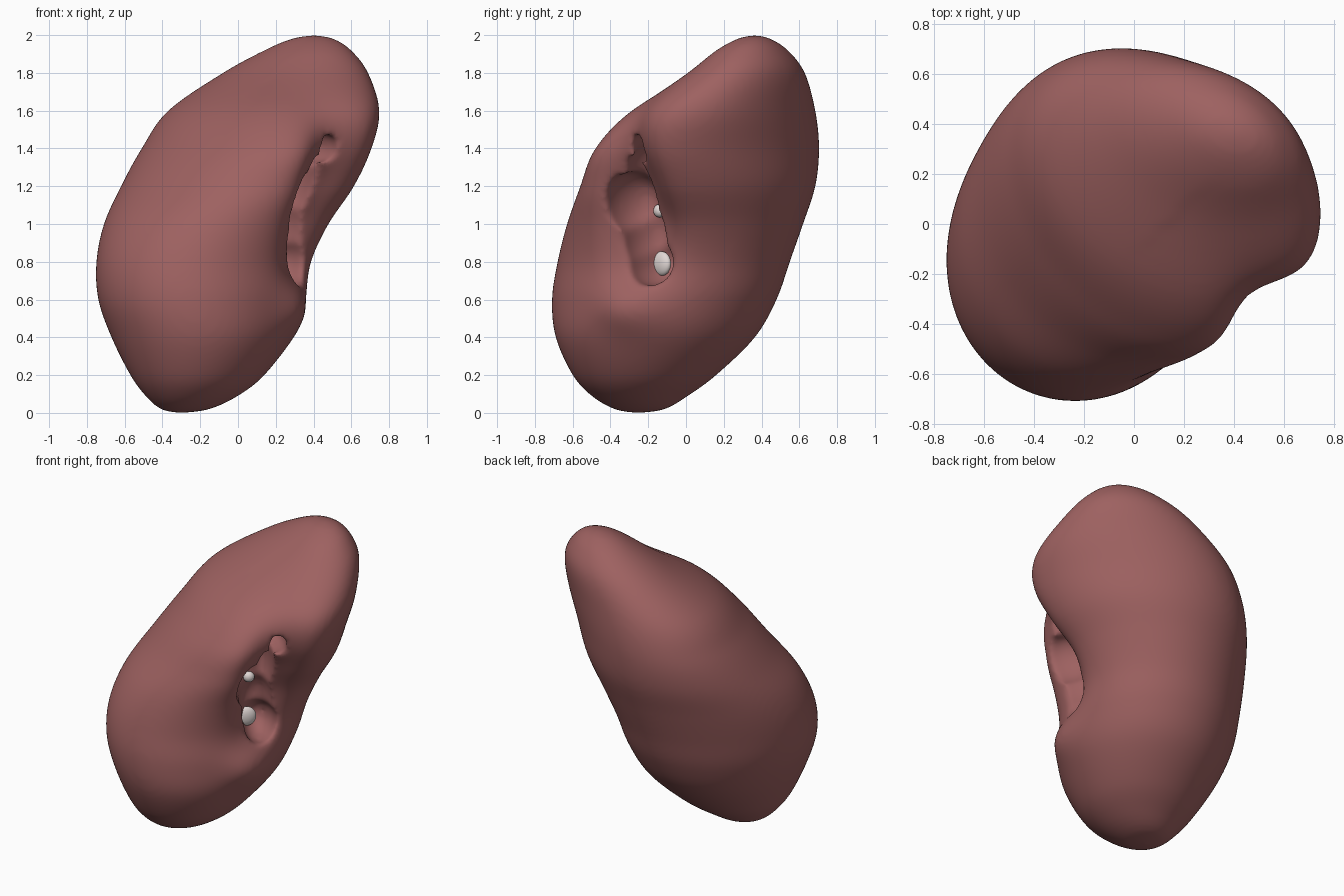
import bpy, bmesh, math
from mathutils import Vector, Matrix

if "Cube" in bpy.data.objects:
    bpy.data.objects.remove(bpy.data.objects["Cube"])

# Silhouette bounds per height and skew of the ring: z, xmin, xmax, ymin, ymax, skew
ROWS = [
    (0.00, -0.32, -0.29, -0.27, -0.24, 0.0), (0.02, -0.41, -0.15, -0.38, -0.11, 0.0),
    (0.09, -0.49, 0.00, -0.50, 0.01, 0.0), (0.20, -0.57, 0.14, -0.60, 0.16, 0.02),
    (0.40, -0.67, 0.29, -0.69, 0.365, 0.05), (0.60, -0.74, 0.36, -0.71, 0.48, 0.09),
    (0.80, -0.75, 0.40, -0.68, 0.55, 0.10), (1.00, -0.71, 0.49, -0.63, 0.62, 0.03),
    (1.20, -0.62, 0.62, -0.56, 0.685, -0.12), (1.40, -0.51, 0.71, -0.485, 0.705, -0.25),
    (1.60, -0.37, 0.75, -0.31, 0.685, -0.29), (1.80, -0.08, 0.69, 0.00, 0.63, -0.28),
    (1.92, 0.14, 0.60, 0.16, 0.54, -0.28), (1.98, 0.28, 0.51, 0.27, 0.45, -0.25),
    (2.00, 0.39, 0.42, 0.35, 0.38, -0.25),
]
SIDES, STEPS = 96, 6
INWARD = Vector((-1, 1, 0)).normalized()


def material(name, color):
    m = bpy.data.materials.new(name)
    m.diffuse_color = color
    m.use_nodes = True
    m.node_tree.nodes["Principled BSDF"].inputs["Base Color"].default_value = m.diffuse_color
    return m


def spline(k, t):
    p = [ROWS[min(max(k + i, 0), len(ROWS) - 1)] for i in (-1, 0, 1, 2)]
    return [0.5 * (2 * b + (c - a) * t + (2 * a - 5 * b + 4 * c - d) * t * t
                   + (3 * b - a - 3 * c + d) * t ** 3) for a, b, c, d in zip(*p)]


def dent(co):
    # hollow around the notch on the front right side, with a raised lip below
    u, v = (co.x + co.y) / math.sqrt(2), (co.x - co.y) / math.sqrt(2)
    if v < 0.1:
        return co
    u0 = 0.08 + 0.10 * (co.z - 0.8)
    hollow = math.exp(-((u - u0) / 0.18) ** 2 - ((co.z - 1.18) / 0.41) ** 2)
    lip = math.exp(-((u - 0.01) / 0.17) ** 2 - ((co.z - 0.55) / 0.13) ** 2)
    return co + INWARD * (0.20 * hollow - 0.065 * lip)


def add_object(name, bm, mat=None):
    me = bpy.data.meshes.new(name)
    bmesh.ops.recalc_face_normals(bm, faces=bm.faces)
    for f in bm.faces:
        f.smooth = True
    bm.to_mesh(me)
    bm.free()
    ob = bpy.data.objects.new(name, me)
    bpy.context.collection.objects.link(ob)
    if mat:
        me.materials.append(mat)
    return ob


def ellipsoid(name, pos, size, mat=None):
    # size: along the surface, into the body, upright
    bm = bmesh.new()
    bmesh.ops.create_uvsphere(bm, u_segments=32, v_segments=20, radius=1)
    turn = Matrix.Rotation(math.radians(45), 4, 'Z')
    bmesh.ops.transform(bm, verts=bm.verts, matrix=Matrix.Translation(pos) @ turn
                        @ Matrix.Diagonal((*size, 1)))
    return add_object(name, bm, mat)


flesh = material("flesh", (0.34, 0.12, 0.118, 1))
pale = material("pale", (0.75, 0.68, 0.66, 1))

# Body: lofted leaning rings
bm = bmesh.new()
rows = [spline(k, s / STEPS) for k in range(len(ROWS) - 1) for s in range(STEPS)]
rows.append(list(ROWS[-1]))
rings = []
for z, x0, x1, y0, y1, skew in rows:
    ring = []
    for i in range(SIDES):
        t = 2 * math.pi * i / SIDES
        ring.append(bm.verts.new(dent(Vector((
            (x0 + x1) / 2 + (x1 - x0) / 2 * math.cos(t),
            (y0 + y1) / 2 + (y1 - y0) / 2 * math.sin(t + skew), z)))))
    rings.append(ring)
for a, b in zip(rings, rings[1:]):
    for i in range(SIDES):
        j = (i + 1) % SIDES
        bm.faces.new((a[i], a[j], b[j], b[i]))
bm.faces.new(rings[0][::-1])
bm.faces.new(rings[-1])
body = add_object("kidney_body", bm, flesh)

# Notch openings carved into the hollow
openings = [
    ((0.40, -0.17, 1.41), (0.065, 0.18, 0.085)),
    ((0.34, -0.21, 1.22), (0.06, 0.15, 0.20)),
    ((0.29, -0.28, 1.11), (0.11, 0.19, 0.17)),
    ((0.28, -0.21, 0.94), (0.105, 0.17, 0.20)),
    ((0.28, -0.17, 0.80), (0.11, 0.19, 0.13)),
]
for i, (pos, size) in enumerate(openings):
    cutter = ellipsoid(f"opening_cutter_{i + 1}", pos, size)
    cutter.hide_render = True
    cutter.display_type = 'WIRE'
    cut = body.modifiers.new("opening", 'BOOLEAN')
    cut.operation = 'DIFFERENCE'
    cut.solver = 'EXACT'
    cut.object = cutter

# Soften into one organic surface
remesh = body.modifiers.new("remesh", 'REMESH')
remesh.mode = 'VOXEL'
remesh.voxel_size = 0.016
remesh.use_smooth_shade = True
soft = body.modifiers.new("soften", 'SMOOTH')
soft.factor = 0.5
soft.iterations = 16

# Pale vessel ends deep inside the openings
for i, (pos, r) in enumerate([((0.15, -0.13, 0.79), 0.065),
                              ((0.18, -0.14, 1.07), 0.035),
                              ((0.32, -0.05, 1.43), 0.035)]):
    ellipsoid(f"vessel_end_{i + 1}", pos, (r, 0.03, r), pale)
